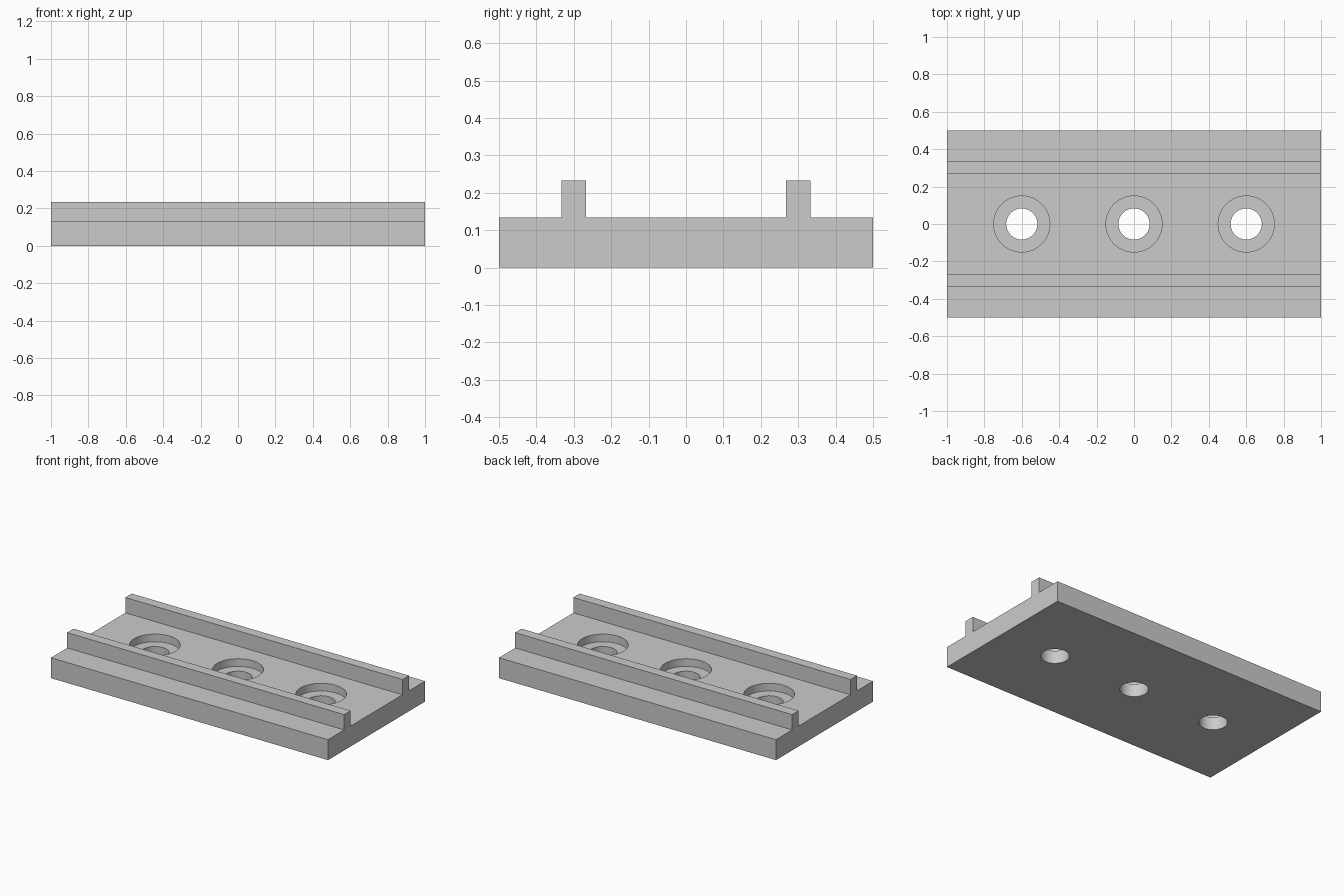
import bpy
import bmesh
from math import radians

cube = bpy.data.objects.get("Cube")
if cube:
    bpy.data.objects.remove(cube, do_unlink=True)

HALF_LENGTH, HALF_WIDTH = 1.0, 0.5
PLATE_TOP, RAIL_TOP = 0.1333, 0.2333
RAIL_IN, RAIL_OUT = 0.2667, 0.3333
HOLE_R, BORE_R, BORE_DEPTH, SPACING = 0.0833, 0.15, 0.05, 0.6

grey = bpy.data.materials.new("plain grey")
grey.use_nodes = True
grey.diffuse_color = (0.6, 0.6, 0.6, 1)
grey.node_tree.nodes["Principled BSDF"].inputs["Base Color"].default_value = grey.diffuse_color


def new_object(name, bm):
    bmesh.ops.recalc_face_normals(bm, faces=bm.faces)
    mesh = bpy.data.meshes.new(name)
    bm.to_mesh(mesh)
    bm.free()
    mesh.materials.append(grey)
    obj = bpy.data.objects.new(name, mesh)
    bpy.context.collection.objects.link(obj)
    return obj


# Plate and both rails: one mirrored cross-section pushed along x
half = [(HALF_WIDTH, 0), (HALF_WIDTH, PLATE_TOP), (RAIL_OUT, PLATE_TOP),
        (RAIL_OUT, RAIL_TOP), (RAIL_IN, RAIL_TOP), (RAIL_IN, PLATE_TOP)]
section = half + [(-y, z) for y, z in reversed(half)]
bm = bmesh.new()
face = bm.faces.new([bm.verts.new((-HALF_LENGTH, y, z)) for y, z in section])
grown = bmesh.ops.extrude_face_region(bm, geom=[face])["geom"]
bmesh.ops.translate(bm, vec=(2 * HALF_LENGTH, 0, 0),
                    verts=[v for v in grown if isinstance(v, bmesh.types.BMVert)])
plate = new_object("railed_mounting_plate", bm)


# Stepped cutter: narrow through hole below, wide counterbore above
def hole_cutter(x, sides=64):
    bm = bmesh.new()
    floor = PLATE_TOP - BORE_DEPTH
    profile = [(HOLE_R, -0.1), (HOLE_R, floor), (BORE_R, floor), (BORE_R, RAIL_TOP)]
    rings = []
    for radius, z in profile:
        ring = bmesh.ops.create_circle(bm, segments=sides, radius=radius)["verts"]
        bmesh.ops.translate(bm, verts=ring, vec=(x, 0, z))
        rings.append(ring)
    for low, high in zip(rings, rings[1:]):
        for i in range(sides):
            j = (i + 1) % sides
            bm.faces.new((low[i], low[j], high[j], high[i]))
    bm.faces.new(rings[0])
    bm.faces.new(rings[-1])
    cutter = new_object("hole_cutter", bm)
    cutter.hide_render = True
    return cutter


bpy.context.view_layer.objects.active = plate
for step in (-1, 0, 1):
    cutter = hole_cutter(step * SPACING)
    cut = plate.modifiers.new("screw_hole", "BOOLEAN")
    cut.operation = "DIFFERENCE"
    cut.solver = "EXACT"
    cut.object = cutter
    bpy.ops.object.modifier_apply(modifier=cut.name)
    bpy.data.objects.remove(cutter, do_unlink=True)

# Smooth hole walls, crisp edges elsewhere
bpy.ops.object.select_all(action="DESELECT")
plate.select_set(True)
bpy.ops.object.shade_smooth_by_angle(angle=radians(30))
